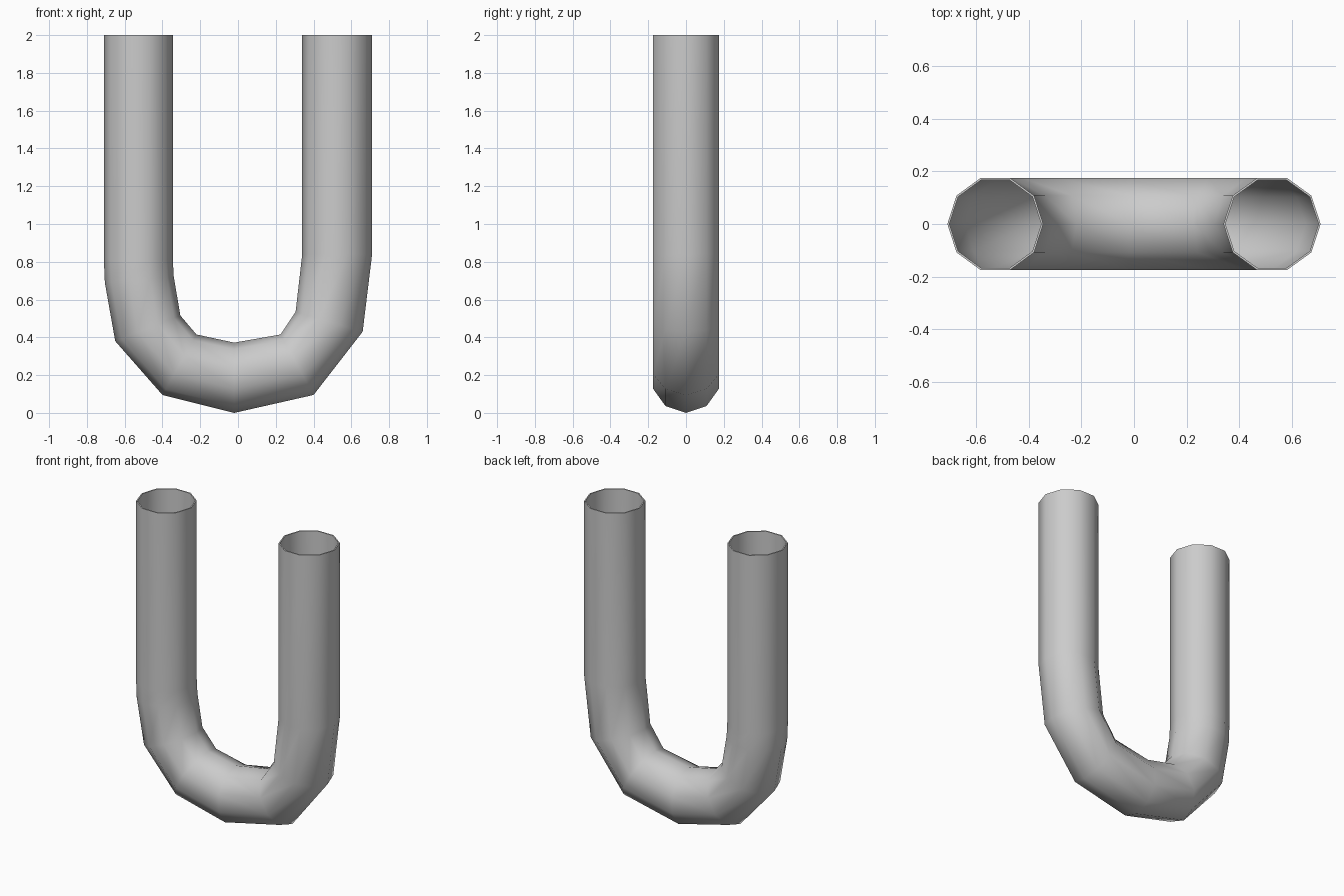
import bpy, bmesh, math
from mathutils import Vector

if "Cube" in bpy.data.objects:
    bpy.data.objects.remove(bpy.data.objects["Cube"])

SIDES, RY, WALL = 10, 0.184, 0.008

# Bend stations: (outer x, outer z, inner x, inner z), left rim to right rim
stations = [
    (-0.71, 2.0, -0.345, 2.0), (-0.71, 0.81, -0.345, 0.81),
    (-0.705, 0.69, -0.34, 0.72), (-0.65, 0.38, -0.305, 0.515),
    (-0.40, 0.095, -0.22, 0.415), (-0.02, 0.0, -0.02, 0.372),
    (0.40, 0.095, 0.225, 0.415), (0.66, 0.43, 0.305, 0.535),
    (0.71, 0.84, 0.34, 0.84), (0.71, 2.0, 0.34, 2.0),
]


def tube_rings(bm, inset):
    """One ten-sided ring per station, shrunk by the wall thickness."""
    rings = []
    for ox, oz, ix, iz in stations:
        outer, inner = Vector((ox, 0, oz)), Vector((ix, 0, iz))
        centre, axis = (outer + inner) / 2, (outer - inner) / 2
        axis *= 1 - inset / axis.length
        ring = []
        for i in range(SIDES):
            a = 2 * math.pi * i / SIDES
            p = centre + axis * math.cos(a) + Vector((0, (RY - inset) * math.sin(a), 0))
            ring.append(bm.verts.new(p))
        rings.append(ring)
    return rings


def bridge(bm, a, b):
    for i in range(SIDES):
        j = (i + 1) % SIDES
        bm.faces.new((a[i], a[j], b[j], b[i]))


# Hollow bent pipe: outer skin, inner skin and the two open rims
bm = bmesh.new()
skin, bore = tube_rings(bm, 0), tube_rings(bm, WALL)
for rings in (skin, bore):
    for a, b in zip(rings, rings[1:]):
        bridge(bm, a, b)
for end in (0, -1):
    bridge(bm, skin[end], bore[end])
bmesh.ops.recalc_face_normals(bm, faces=bm.faces)
mesh = bpy.data.meshes.new("u_pipe")
bm.to_mesh(mesh)
bm.free()
pipe = bpy.data.objects.new("u_pipe", mesh)
bpy.context.collection.objects.link(pipe)

# Smooth walls with crisp rims
bpy.context.view_layer.objects.active = pipe
pipe.select_set(True)
bpy.ops.object.shade_smooth_by_angle(angle=math.radians(60))
